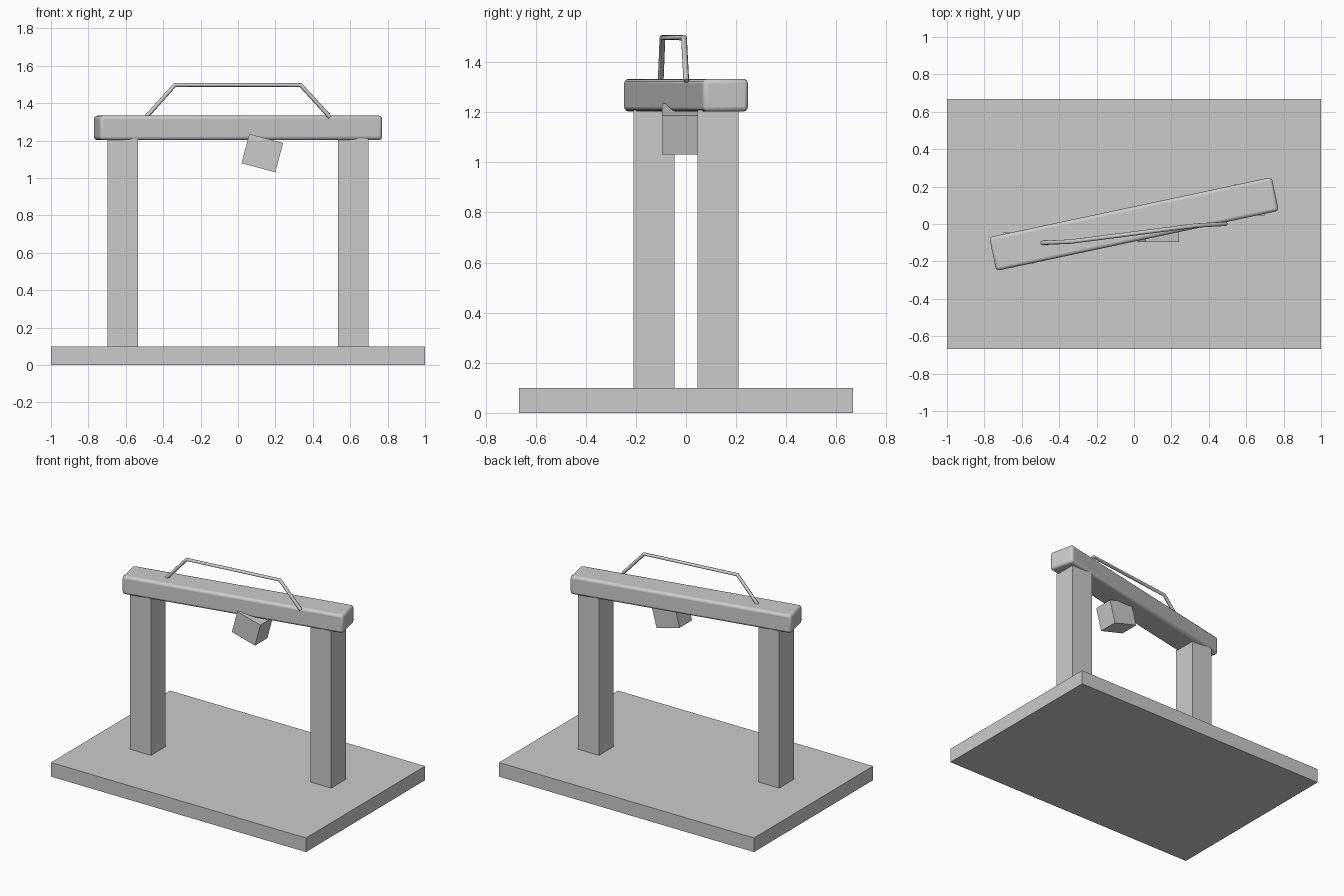
import bpy, math
from mathutils import Vector

if "Cube" in bpy.data.objects:
    bpy.data.objects.remove(bpy.data.objects["Cube"])

grey = bpy.data.materials.new("plain grey")
grey.diffuse_color = (0.6, 0.6, 0.6, 1)
grey.use_nodes = True
grey.node_tree.nodes["Principled BSDF"].inputs["Base Color"].default_value = grey.diffuse_color


def box(name, center, size, rotation=(0, 0, 0)):
    bpy.ops.mesh.primitive_cube_add(size=1, location=center, rotation=rotation)
    ob = bpy.context.object
    ob.name = name
    ob.scale = size
    bpy.ops.object.transform_apply(location=False, rotation=False, scale=True)
    ob.data.materials.append(grey)
    return ob


# Base slab and two diagonal posts
box("base", (0, 0, 0.05), (2, 1.334, 0.1))
for side, label in ((-1, "left"), (1, "right")):
    box(label + "_post", (side * 0.617, side * 0.128, 0.655), (0.164, 0.164, 1.11))

# Rounded crossbeam, turned to rest on both posts
beam = box("crossbeam", (0, 0, 1.268), (1.544, 0.184, 0.13), (0, 0, math.radians(12)))
bevel = beam.modifiers.new("rounded_edges", 'BEVEL')
bevel.width = 0.018
bevel.segments = 3
bpy.ops.object.shade_smooth_by_angle(angle=math.radians(35))

# Tilted block hanging under the beam
box("hanging_block", (0.13, -0.025, 1.133), (0.187, 0.14, 0.162),
    (0, math.radians(15), 0))

# Thin bent handle on top
curve = bpy.data.curves.new("handle", 'CURVE')
curve.dimensions = '3D'
curve.bevel_depth = 0.0115
curve.bevel_resolution = 2
curve.use_fill_caps = True
path = [(-0.492, -0.101, 1.325), (-0.337, -0.094, 1.498),
        (0.334, -0.008, 1.498), (0.492, 0.001, 1.325)]
spline = curve.splines.new('POLY')
spline.points.add(len(path) - 1)
for point, co in zip(spline.points, path):
    point.co = (*co, 1)
handle = bpy.data.objects.new("handle", curve)
bpy.context.collection.objects.link(handle)
curve.materials.append(grey)
